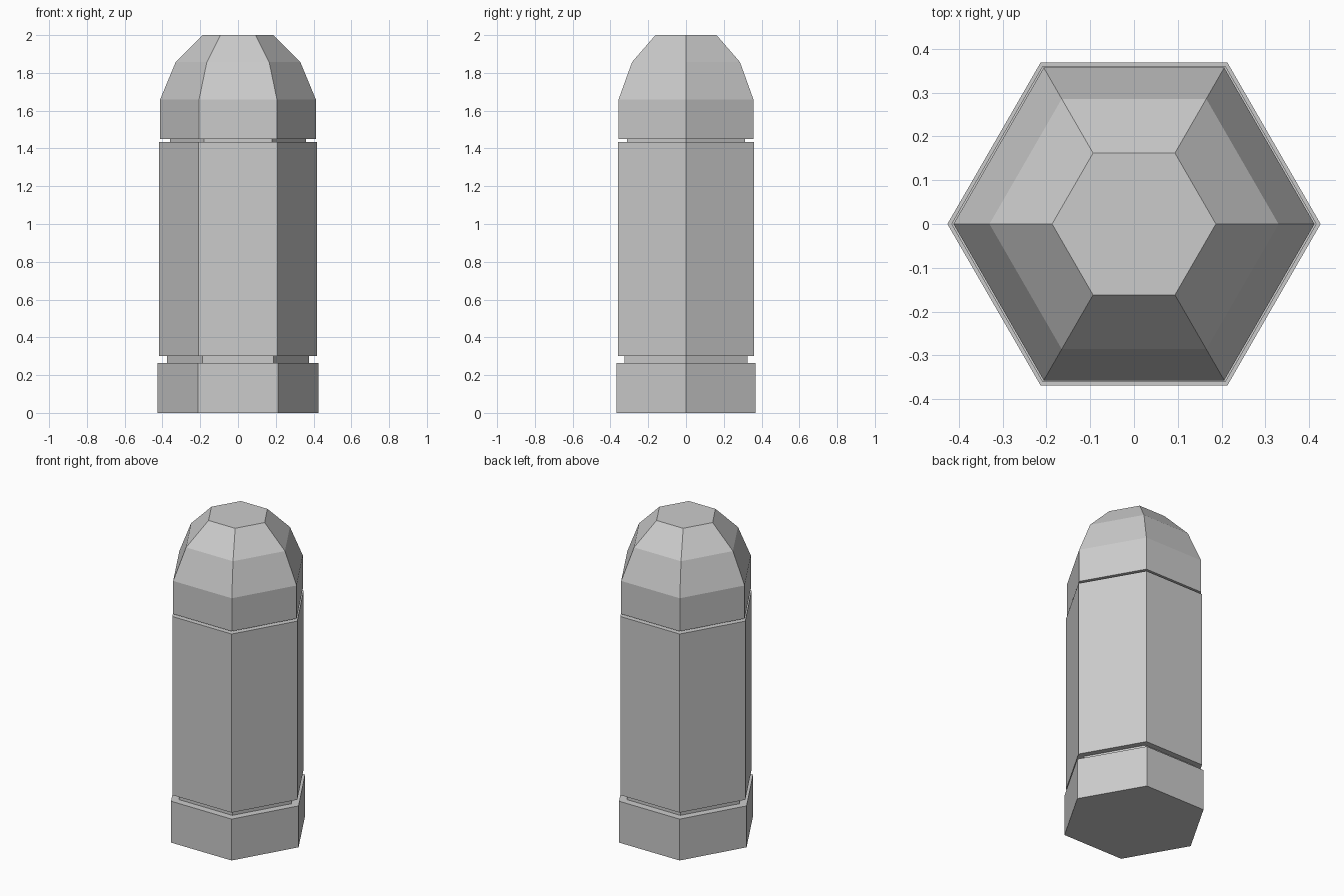
import bpy, bmesh
from math import cos, sin, tau

if "Cube" in bpy.data.objects:
    bpy.data.objects.remove(bpy.data.objects["Cube"])

SIDES = 6


def hex_shell(name, profile):
    """Six-sided lathe of (radius, z) points; radius 0 closes an end with one flat face."""
    bm = bmesh.new()
    rings = [[bm.verts.new((r * cos(tau * i / SIDES), r * sin(tau * i / SIDES), z))
              for i in range(SIDES)] for r, z in profile if r > 0]
    for low, high in zip(rings, rings[1:]):
        for i in range(SIDES):
            j = (i + 1) % SIDES
            bm.faces.new((low[i], low[j], high[j], high[i]))
    if profile[0][0] == 0:
        bm.faces.new(rings[0][::-1])
    if profile[-1][0] == 0:
        bm.faces.new(rings[-1])
    mesh = bpy.data.meshes.new(name)
    bm.to_mesh(mesh)
    bm.free()
    obj = bpy.data.objects.new(name, mesh)
    bpy.context.collection.objects.link(obj)
    return obj


# Base rim with its recessed groove
hex_shell("base_rim", [(0, 0), (0.426, 0), (0.426, 0.263), (0.375, 0.263), (0.375, 0.3)])

# Long casing with the thin upper groove
hex_shell("casing", [(0.375, 0.3), (0.417, 0.3), (0.417, 1.435), (0.36, 1.435), (0.36, 1.45)])

# Faceted nose with a flat tip
hex_shell("nose", [(0.36, 1.45), (0.412, 1.45), (0.412, 1.66), (0.33, 1.857), (0.187, 2), (0, 2)])
